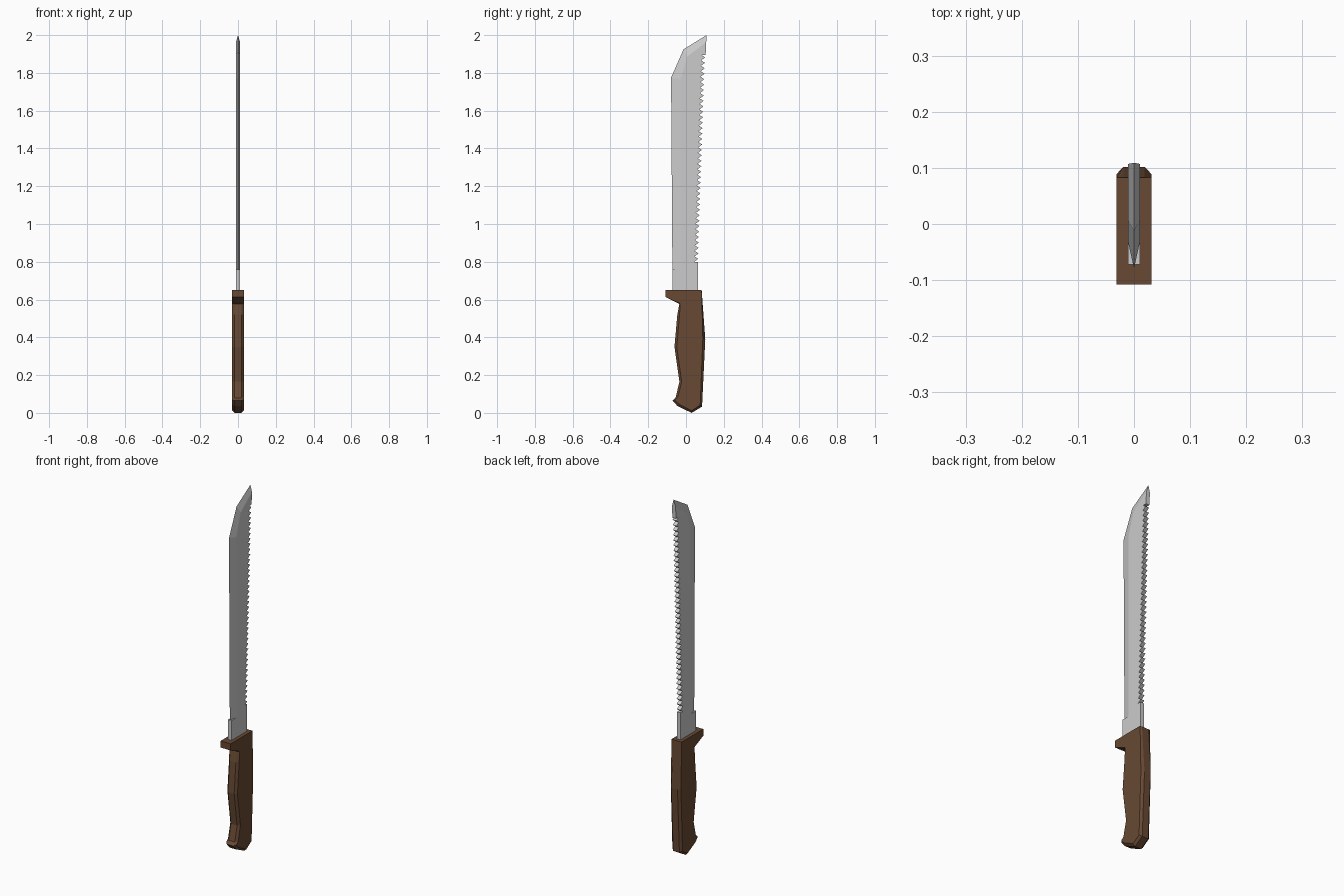
import bpy, bmesh

if "Cube" in bpy.data.objects:
    bpy.data.objects.remove(bpy.data.objects["Cube"])


def material(name, rgb):
    m = bpy.data.materials.new(name)
    m.diffuse_color = (*rgb, 1)
    m.use_nodes = True
    m.node_tree.nodes["Principled BSDF"].inputs["Base Color"].default_value = m.diffuse_color
    return m


def finish(bm, name, mat):
    # long concave outlines are triangulated so they always fill properly
    bmesh.ops.recalc_face_normals(bm, faces=bm.faces)
    bmesh.ops.triangulate(bm, faces=[f for f in bm.faces if len(f.verts) > 5])
    me = bpy.data.meshes.new(name)
    bm.to_mesh(me)
    bm.free()
    me.materials.append(mat)
    ob = bpy.data.objects.new(name, me)
    bpy.context.collection.objects.link(ob)
    return ob


steel = material("steel", (0.60, 0.60, 0.60))
brown = material("brown grip", (0.135, 0.066, 0.033))

# ---- blade: flat body with saw teeth on the spine, ground edge on the front
T = 0.011
EDGE = [(-0.072, 0.76), (-0.079, 1.775), (-0.013, 1.925), (0.109, 2.0)]
outline = [(-0.072, 0.62), (-0.072, 0.76),                                # ricasso
           (-0.03, 0.76), (-0.03, 1.765), (0.008, 1.888), (0.107, 1.962)]  # grind line
outline.append((0.104, 1.895))

# saw teeth, from the tip down to the ricasso
TEETH, Z_TOP, Z_BOT = 38, 1.895, 0.80
pitch = (Z_TOP - Z_BOT) / TEETH


def spine(z):
    return 0.064 + (0.101 - 0.064) * (z - Z_BOT) / (Z_TOP - Z_BOT)


for i in range(TEETH):
    z = Z_TOP - i * pitch
    outline.append((spine(z) - 0.02, z))
    if i < TEETH:
        outline.append((spine(z), z - 0.45 * pitch))
outline += [(spine(Z_BOT) - 0.02, Z_BOT), (0.063, Z_BOT), (0.063, 0.62)]

bm = bmesh.new()
left = [bm.verts.new((-T, y, z)) for y, z in outline]
right = [bm.verts.new((T, y, z)) for y, z in outline]
edge = [bm.verts.new((0, y, z)) for y, z in EDGE]
n = len(outline)
for side in (left, right):
    bm.faces.new(side)
    bm.faces.new((side[1], side[2], edge[0]))            # ledge above ricasso
    for k in range(3):                                   # ground bevel
        bm.faces.new((side[2 + k], side[3 + k], edge[k + 1], edge[k]))
bm.faces.new((left[0], left[1], edge[0], right[1], right[0]))
bm.faces.new((left[5], right[5], edge[3]))
for i in range(5, n):                                    # spine and tang walls
    j = (i + 1) % n
    bm.faces.new((left[i], left[j], right[j], right[i]))
finish(bm, "blade", steel)

# ---- handle: outer profile y, z followed by the inset of the side faces
W, C = 0.031, 0.019
PROFILE = [
    (-0.108, 0.65, 0, 0), (0.083, 0.65, 0, 0),           # top of guard
    (0.102, 0.39, -0.013, 0), (0.085, 0.033, -0.01, 0.008),
    (0.03, 0.0, 0, 0.012), (-0.045, 0.036, 0.005, 0.012),
    (-0.072, 0.065, 0.013, 0.004), (-0.055, 0.08, 0.012, 0.003),
    (-0.035, 0.165, 0.012, 0), (-0.061, 0.35, 0.012, 0),
    (-0.046, 0.52, 0.012, 0), (-0.035, 0.577, 0.004, 0.002),
    (-0.108, 0.613, 0, 0)]                               # guard underside
bm = bmesh.new()
rings = []
for x, inset in ((-W, 1), (-C, 0), (C, 0), (W, 1)):
    rings.append([bm.verts.new((x, y + dy * inset, z + dz * inset))
                  for y, z, dy, dz in PROFILE])
for a, b in zip(rings, rings[1:]):
    for i in range(len(PROFILE)):
        j = (i + 1) % len(PROFILE)
        bm.faces.new((a[i], a[j], b[j], b[i]))
bm.faces.new(rings[0])
bm.faces.new(rings[-1])
finish(bm, "handle", brown)
